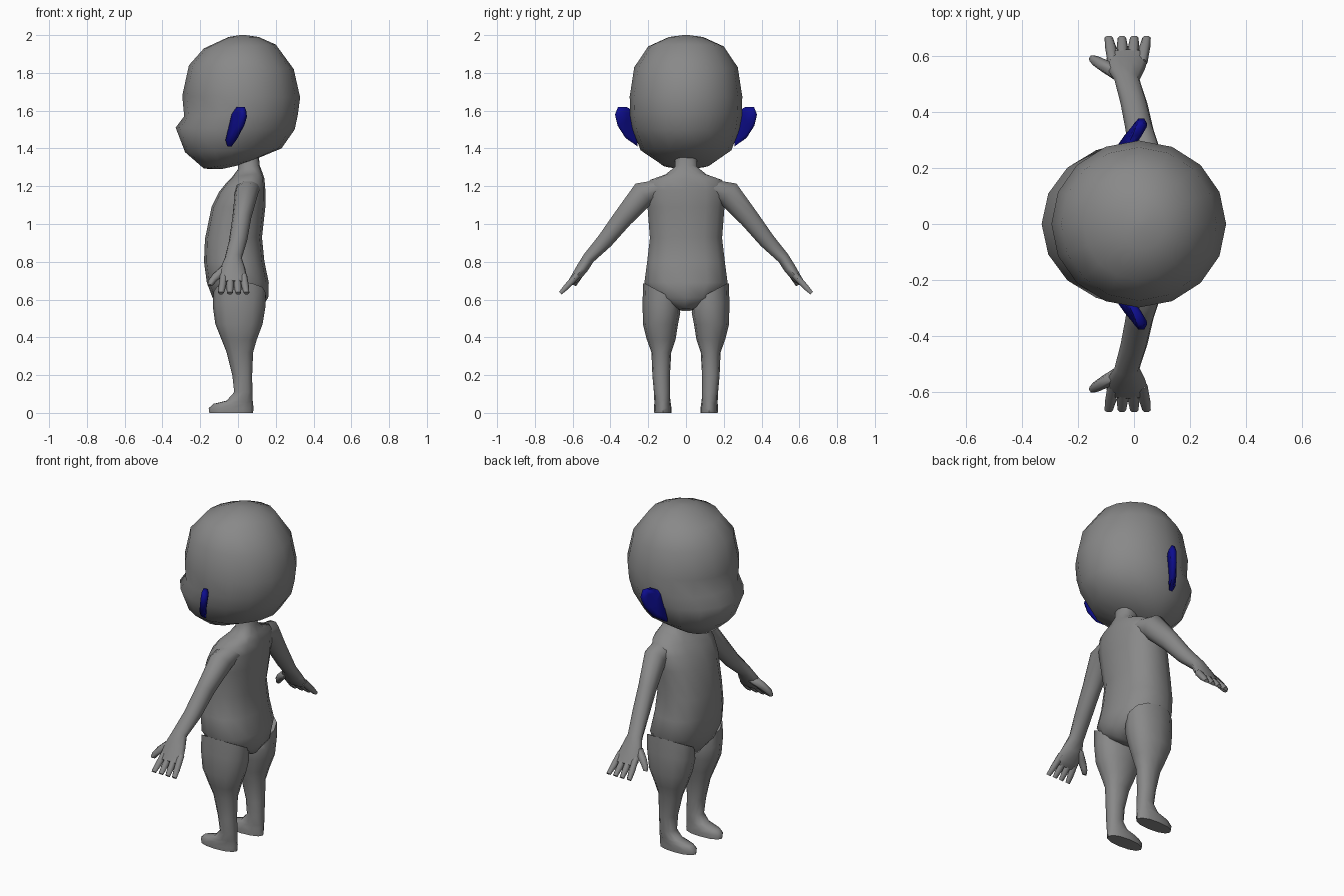
import bpy, bmesh
from math import cos, sin, pi, radians
from mathutils import Vector

if "Cube" in bpy.data.objects:
    bpy.data.objects.remove(bpy.data.objects["Cube"])

GREY = (.25, .25, .25, 1)
BLUE = (.004, .004, .27, 1)


def ring(c, u, v, n, p=2.0):
    """Closed superellipse around c spanned by half-axes u and v."""
    c, u, v = Vector(c), Vector(u), Vector(v)
    pw = lambda t: (1 if t >= 0 else -1) * abs(t) ** (2 / p)
    return [c + u * pw(cos(2 * pi * i / n)) + v * pw(sin(2 * pi * i / n)) for i in range(n)]


def loft(bm, rings):
    """Skin consecutive rings and close both ends with a fan."""
    vs = [[bm.verts.new(q) for q in r] for r in rings]
    n = len(vs[0])
    for a, b in zip(vs, vs[1:]):
        for i in range(n):
            bm.faces.new((a[i], a[(i + 1) % n], b[(i + 1) % n], b[i]))
    for r in (vs[0], vs[-1]):
        mid = bm.verts.new(sum((v.co for v in r), Vector()) / n)
        for i in range(n):
            bm.faces.new((r[i], r[(i + 1) % n], mid))


def tube(pts, n):
    """Rings along a path of (x, y, z, half width in x, half thickness)."""
    out = []
    for i, (x, y, z, a, b) in enumerate(pts):
        d = Vector(pts[min(i + 1, len(pts) - 1)][:3]) - Vector(pts[max(i - 1, 0)][:3])
        d.x = 0
        d.normalize()
        out.append(ring((x, y, z), (a, 0, 0), (0, -d.z * b, d.y * b), n))
    return out


materials = {}


def part(name, lofts, mirror=False, color=GREY, angle=60):
    bm = bmesh.new()
    for rings in lofts:
        loft(bm, rings)
    bmesh.ops.recalc_face_normals(bm, faces=bm.faces)
    me = bpy.data.meshes.new(name)
    bm.to_mesh(me)
    bm.free()
    ob = bpy.data.objects.new(name, me)
    bpy.context.collection.objects.link(ob)
    bpy.ops.object.select_all(action='DESELECT')
    ob.select_set(True)
    bpy.context.view_layer.objects.active = ob
    bpy.ops.object.shade_smooth_by_angle(angle=radians(angle))
    if mirror:
        m = ob.modifiers.new("Mirror", 'MIRROR')
        m.use_axis = (False, True, False)
        m.use_mirror_merge = False
    if color not in materials:
        materials[color] = bpy.data.materials.new("grey" if color == GREY else "blue")
        materials[color].diffuse_color = color
    me.materials.append(materials[color])


def slices(rows, n, p=2.0):
    """Rows of (front x, front z, back x, back z, half width)."""
    return [ring(((f + b) / 2, 0, (zf + zb) / 2), ((b - f) / 2, 0, (zb - zf) / 2),
                 (0, w, 0), n, p) for f, zf, b, zb, w in rows]


# Head, looking toward -x
part("head", [slices([
    (.01, 2.0, .04, 2.0, .015), (-.05, 1.99, .11, 1.99, .09), (-.18, 1.93, .20, 1.95, .20),
    (-.26, 1.84, .295, 1.82, .274),
    (-.295, 1.68, .329, 1.67, .298), (-.285, 1.57, .317, 1.58, .296), (-.33, 1.51, .30, 1.50, .285),
    (-.28, 1.38, .23, 1.40, .24), (-.18, 1.293, .08, 1.338, .13), (-.09, 1.29, 0, 1.31, .05)],
    16)], angle=75)

# Ears: angled flat lobes
outline = [(.275, 1.60), (.29, 1.605), (.315, 1.62), (.36, 1.62), (.376, 1.58),
           (.362, 1.52), (.32, 1.455), (.255, 1.41)]
ear = []
for dx, s in ((-.021, .72), (-.011, 1), (.011, 1), (.021, .72)):
    ear.append([Vector((-.016 + (y - .29) * .42 + (z - 1.53) * .12 + dx,
                        .31 + (y - .31) * s, 1.53 + (z - 1.53) * s)) for y, z in outline])
part("ear", [ear], True, BLUE, 75)

# Torso with neck and tapered hips
part("torso", [slices([
    (.0, 1.36, .11, 1.36, .06), (.0, 1.29, .115, 1.31, .06), (-.03, 1.25, .13, 1.27, .11),
    (-.06, 1.22, .14, 1.24, .195), (-.10, 1.17, .145, 1.18, .215), (-.14, 1.09, .145, 1.09, .208),
    (-.175, .92, .127, .93, .195), (-.18, .80, .14, .80, .21), (-.165, .69, .163, .69, .225),
    (-.135, .61, .16, .61, .17), (-.08, .54, .12, .55, .04)], 14, 2.4)])

# Legs: slanted tops, feet drawn out toward -x
leg = []
for f, b, yi, yo, z, slant in (
        (-.13, .145, .04, .226, .64, .05), (-.133, .145, .03, .23, .56, .03),
        (-.12, .13, .042, .228, .47, 0), (-.088, .10, .055, .208, .39, 0),
        (-.06, .08, .078, .183, .32, 0), (-.03, .075, .085, .178, .20, 0),
        (-.02, .076, .085, .17, .11, 0), (-.06, .078, .083, .168, .065, 0),
        (-.13, .08, .08, .168, .048, 0), (-.155, .082, .077, .169, .025, 0),
        (-.152, .08, .077, .168, 0, 0)):
    leg.append(ring(((f + b) / 2, (yi + yo) / 2, z), ((b - f) / 2, 0, 0),
                    (0, (yo - yi) / 2, slant), 12, 2.2))
part("leg", [leg], True)

# Arms running into the palms
arm = tube([(.05, .12, 1.195, .07, .045), (.045, .225, 1.16, .062, .072), (.02, .335, 1.03, .05, .055),
            (0, .43, .91, .048, .045), (-.025, .515, .82, .045, .034), (-.028, .55, .765, .066, .033),
            (-.024, .59, .71, .074, .025), (-.022, .612, .69, .07, .016)], 10)
part("arm", [arm], True)

# Fingers and thumb
digits = [tube([(x0, .575, .73, .02, .02), (x0 * .4 + x1 * .6, .632, .668, .02, .018),
                (x1, .665, .634, .015, .011)], 6)
          for x0, x1 in ((-.074, -.09), (-.04, -.043), (-.005, .001), (.028, .045))]
digits.append(tube([(-.055, .535, .775, .035, .026), (-.10, .562, .735, .034, .023),
                    (-.135, .582, .70, .024, .019), (-.147, .592, .675, .014, .012)], 6))
part("fingers", digits, True, angle=75)

for m in bpy.data.materials:
    if m.users and not m.is_grease_pencil:
        m.use_nodes = True
        m.node_tree.nodes["Principled BSDF"].inputs["Base Color"].default_value = m.diffuse_color
